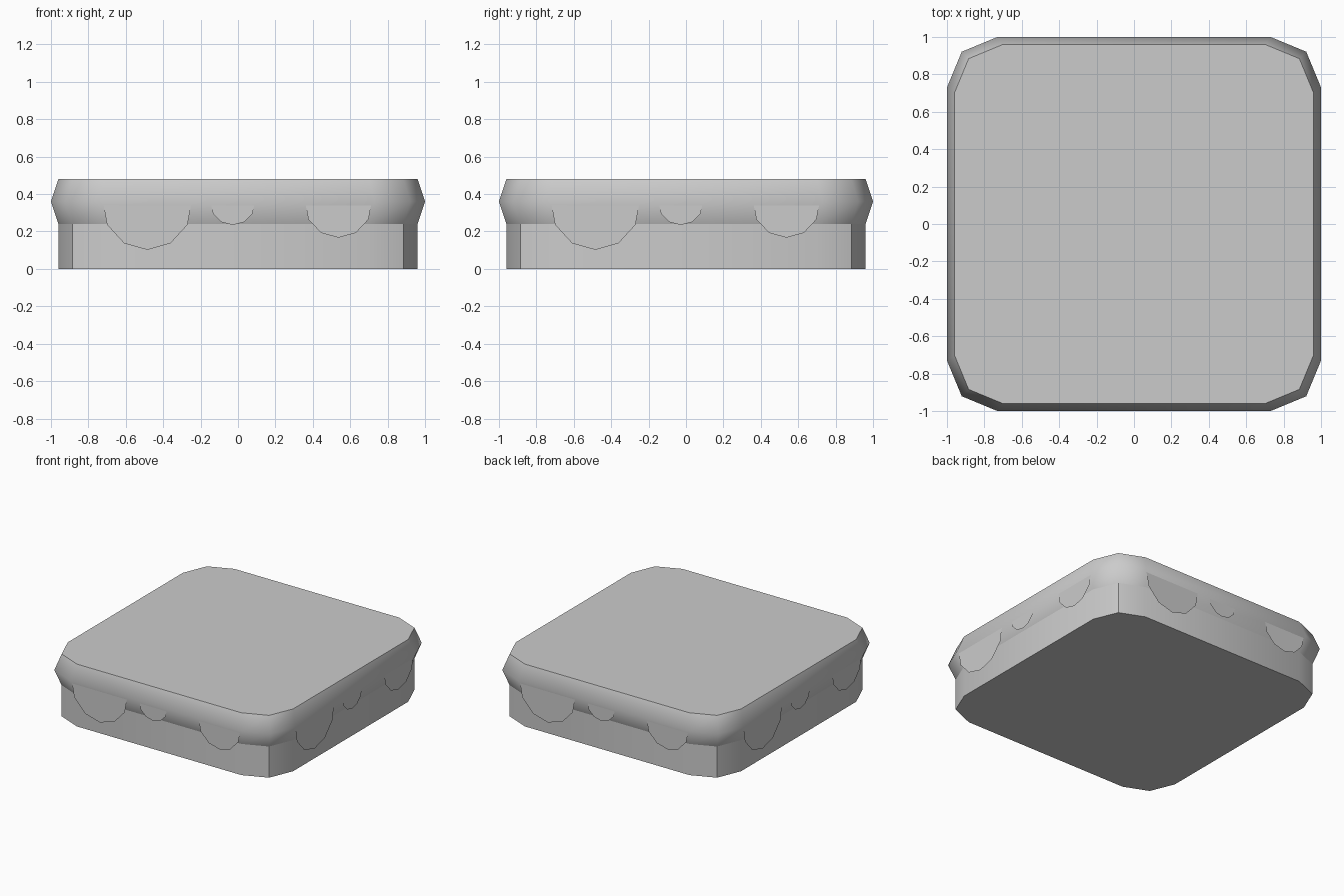
import bpy, bmesh, math
from mathutils import Matrix

if "Cube" in bpy.data.objects:
    bpy.data.objects.remove(bpy.data.objects["Cube"])


def outline(r):
    """Square with softly chamfered corners, 12 points counter-clockwise."""
    corner = [(1.0, -0.73), (1.0, 0.73), (0.921, 0.921)]
    pts = []
    for k in range(4):
        c, s = round(math.cos(k * math.pi / 2)), round(math.sin(k * math.pi / 2))
        pts += [(r * (x * c - y * s), r * (x * s + y * c)) for x, y in corner]
    return pts


def finish(name, bm):
    mesh = bpy.data.meshes.new(name)
    bm.to_mesh(mesh)
    bm.free()
    obj = bpy.data.objects.new(name, mesh)
    bpy.context.collection.objects.link(obj)
    bpy.ops.object.select_all(action='DESELECT')
    obj.select_set(True)
    bpy.context.view_layer.objects.active = obj
    bpy.ops.object.shade_smooth_by_angle(angle=math.radians(45))
    return obj


def loft(name, profile, cap_bottom, cap_top):
    """Stack outlines of (radius, height) and skin between them."""
    bm = bmesh.new()
    rings = [[bm.verts.new((x, y, z)) for x, y in outline(r)] for r, z in profile]
    for a, b in zip(rings, rings[1:]):
        n = len(a)
        for i in range(n):
            j = (i + 1) % n
            bm.faces.new((a[i], a[j], b[j], b[i]))
    if cap_bottom:
        bm.faces.new(rings[0][::-1])
    if cap_top:
        bm.faces.new(rings[-1])
    return finish(name, bm)


# Straight lower block and bulging top layer
loft("base_block", [(0.96, 0), (0.96, 0.24)], True, False)
loft("top_layer", [(0.96, 0.24), (1.0, 0.36), (0.96, 0.48)], False, True)

# Thin overhanging drips: three on each side, repeated by quarter turns
drip_shape = [(-1, 0), (-0.92, 0.44), (-0.53, 0.855), (0, 1),
              (0.53, 0.855), (0.92, 0.44), (1, 0)]
drips = [("large", -0.485, 0.234, 0.24),
         ("small", -0.028, 0.115, 0.107),
         ("medium", 0.537, 0.175, 0.175)]
for k, side in enumerate(("front", "right", "back", "left")):
    for size, cx, half, depth in drips:
        bm = bmesh.new()
        bm.faces.new([bm.verts.new((cx + half * u, -0.993, 0.342 - depth * v))
                      for u, v in drip_shape])
        bm.transform(Matrix.Rotation(k * math.pi / 2, 4, 'Z'))
        finish(f"{side}_{size}_drip", bm)
